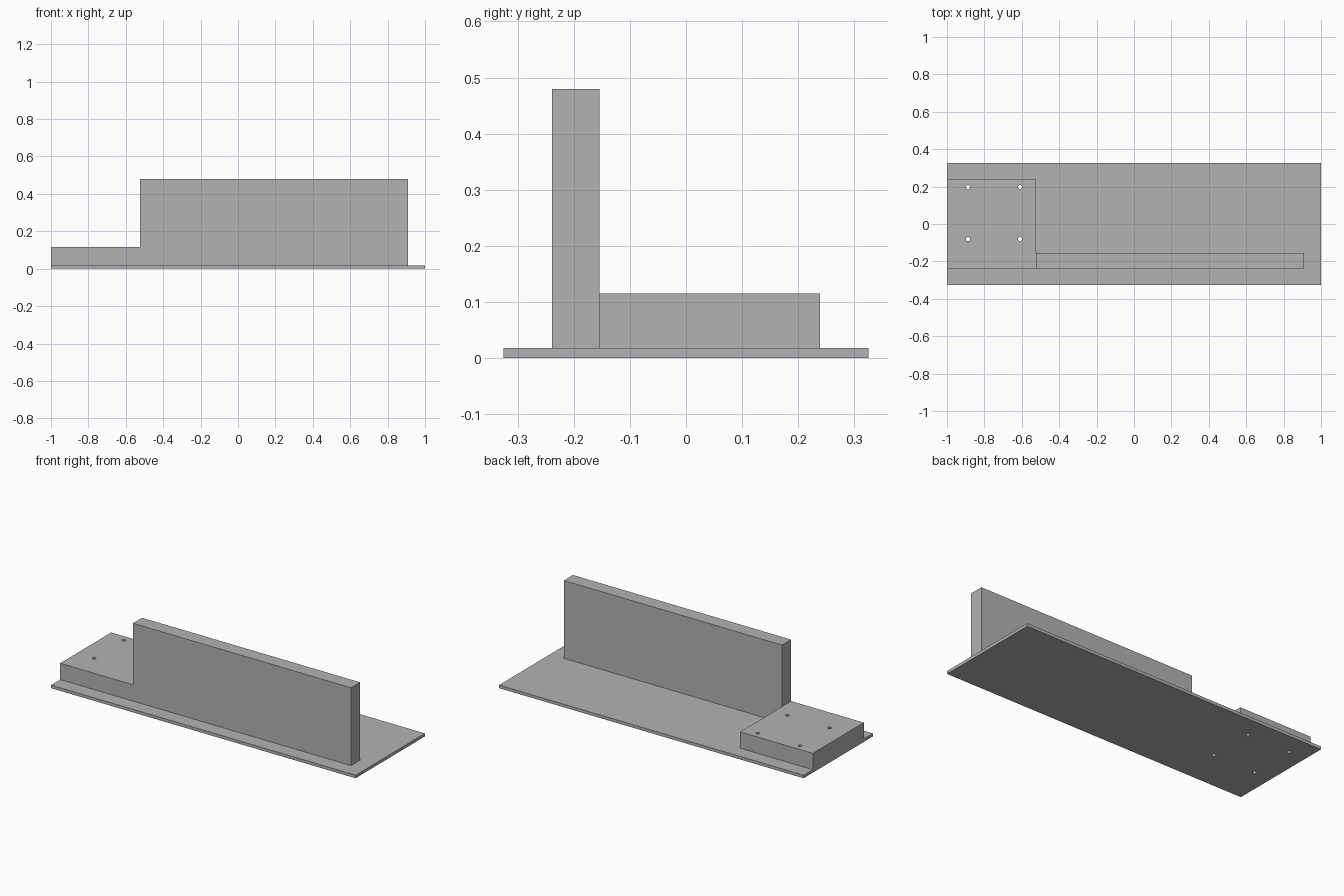
import bpy
import bmesh

default = bpy.data.objects.get("Cube")
if default:
    bpy.data.objects.remove(default, do_unlink=True)

grey = bpy.data.materials.new("plain grey")
grey.use_nodes = True
colour = (0.45, 0.45, 0.45, 1)
grey.diffuse_color = colour
grey.node_tree.nodes["Principled BSDF"].inputs["Base Color"].default_value = colour


def add_object(name, bm):
    mesh = bpy.data.meshes.new(name)
    bm.to_mesh(mesh)
    bm.free()
    mesh.materials.append(grey)
    obj = bpy.data.objects.new(name, mesh)
    bpy.context.collection.objects.link(obj)
    return obj


def box(name, x, y, z):
    """Box from (low, high) pairs on each axis."""
    bm = bmesh.new()
    bmesh.ops.create_cube(bm, size=1)
    for v in bm.verts:
        v.co = [hi if c > 0 else lo for c, (lo, hi) in zip(v.co, (x, y, z))]
    return add_object(name, bm)


BASE_TOP = 0.018
PAD_TOP = 0.115
STEP_X = -0.523

# Main parts
base = box("base_plate", (-1, 1), (-0.325, 0.325), (0, BASE_TOP))
pad = box("mounting_block", (-1, STEP_X), (-0.239, 0.239), (BASE_TOP, PAD_TOP))
box("upright_wall", (STEP_X, 0.91), (-0.239, -0.154), (BASE_TOP, 0.48))

# Four screw holes drilled through the block and the plate
bm = bmesh.new()
for x in (-0.888, -0.61):
    for y in (-0.08, 0.198):
        drill = bmesh.ops.create_cone(bm, cap_ends=True, segments=24,
                                      radius1=0.011, radius2=0.011, depth=0.5)
        bmesh.ops.translate(bm, verts=drill["verts"], vec=(x, y, 0))
drills = add_object("hole_cutter", bm)
drills.hide_render = True
drills.hide_viewport = True

for part in (base, pad):
    cut = part.modifiers.new("screw_holes", "BOOLEAN")
    cut.operation = "DIFFERENCE"
    cut.solver = "EXACT"
    cut.object = drills
